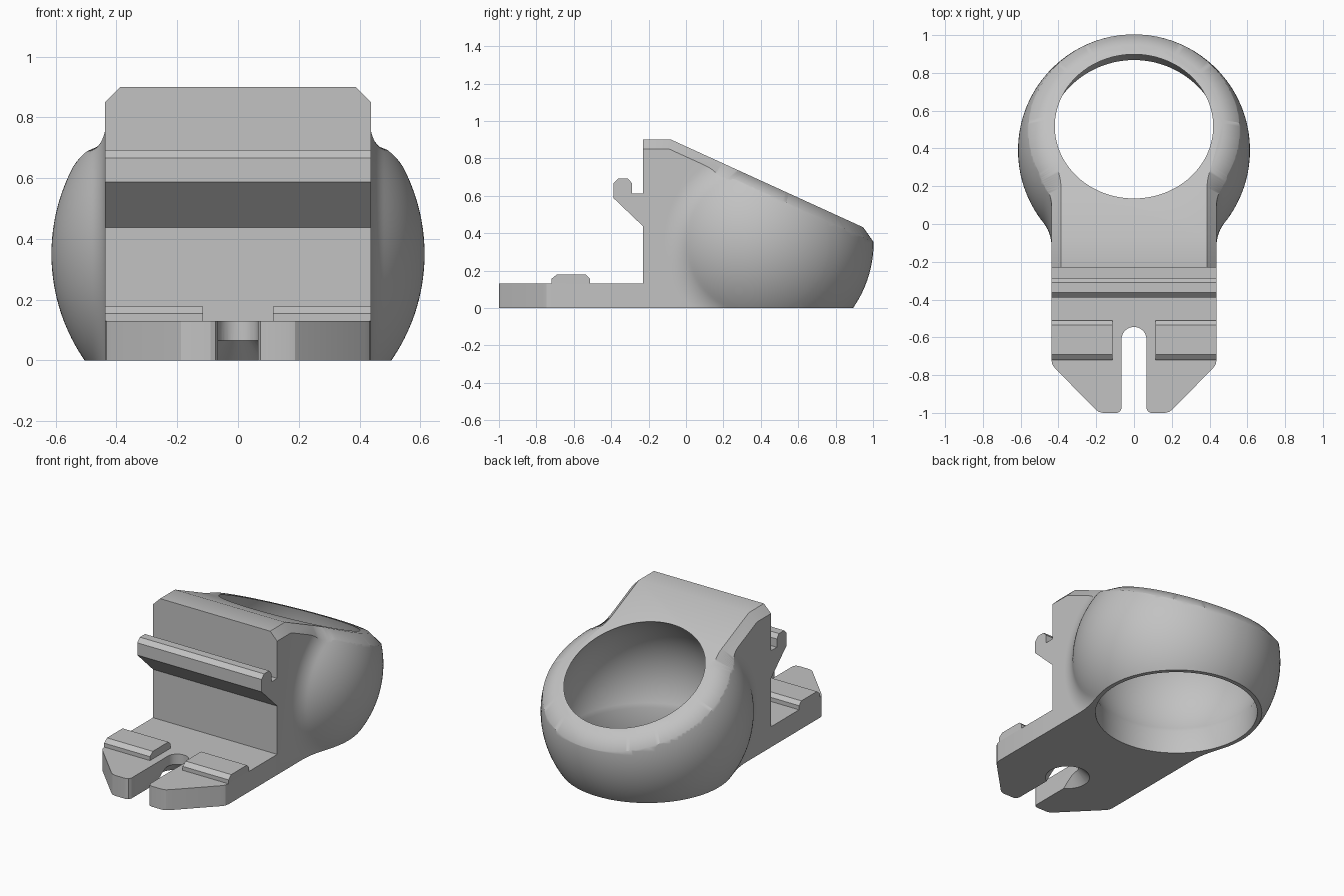
import bpy, bmesh, math
from mathutils import Vector

if "Cube" in bpy.data.objects:
    bpy.data.objects.remove(bpy.data.objects["Cube"])

grey = bpy.data.materials.new("light_grey")
grey.diffuse_color = (0.54, 0.54, 0.54, 1)
grey.use_nodes = True
grey.node_tree.nodes["Principled BSDF"].inputs["Base Color"].default_value = grey.diffuse_color

R, CY, CZ = 0.614, 0.39, 0.35          # bulb sphere
HALF = 0.437                           # half width of the block
RIM = 0.473                            # radius of the flat rim
CENTRE = Vector((0, CY, CZ))
TILT = math.atan2(0.47, 1.03)          # slope of the top face
ACROSS = Vector((0, math.cos(TILT), -math.sin(TILT)))
NORMAL = Vector((0, math.sin(TILT), math.cos(TILT)))
TOP = CENTRE + NORMAL * 0.3055         # centre of the sloping rim


def finish(name, bm):
    bmesh.ops.recalc_face_normals(bm, faces=bm.faces[:])
    me = bpy.data.meshes.new(name)
    bm.to_mesh(me)
    bm.free()
    me.materials.append(grey)
    ob = bpy.data.objects.new(name, me)
    bpy.context.collection.objects.link(ob)
    return ob


def loft(name, rings):
    """Closed solid through equal-length rings, capped at both ends."""
    bm = bmesh.new()
    vs = [[bm.verts.new(p) for p in ring] for ring in rings]
    n = len(vs[0])
    for a, b in zip(vs, vs[1:]):
        for i in range(n):
            j = (i + 1) % n
            bm.faces.new((a[i], a[j], b[j], b[i]))
    bm.faces.new(vs[0])
    bm.faces.new(vs[-1])
    return finish(name, bm)


def extrude_x(name, profile, x0, x1):
    return loft(name, [[(x, y, z) for y, z in profile] for x in (x0, x1)])


def combine(ob, other, op):
    other.hide_render = True
    mod = ob.modifiers.new(op, 'BOOLEAN')
    mod.object, mod.operation, mod.solver = other, op, 'EXACT'
    bpy.context.view_layer.objects.active = ob
    bpy.ops.object.modifier_apply(modifier=mod.name)
    bpy.data.objects.remove(other)


def smooth(ob, degrees):
    bpy.ops.object.select_all(action='DESELECT')
    ob.select_set(True)
    bpy.context.view_layer.objects.active = ob
    bpy.ops.object.shade_smooth_by_angle(angle=math.radians(degrees))


def arc(cx, cy, r, a0, a1, n):
    return [(cx + r * math.cos(a0 + (a1 - a0) * i / n),
             cy + r * math.sin(a0 + (a1 - a0) * i / n)) for i in range(n + 1)]


# Body block with chamfered top corners
section = [(-HALF, -0.1), (HALF, -0.1), (HALF, 0.85), (HALF - 0.05, 0.9),
           (0.05 - HALF, 0.9), (-HALF, 0.85)]
body = loft("ring_body", [[(x, y, z) for x, z in section] for y in (-0.23, 0.4)])

# Round bulb swept about the side-to-side axis; its front half flares into the block
F = 0.2
fx = HALF + F
fr = math.sqrt((R + F) ** 2 - fx ** 2)
th = math.atan2(fr, fx)
cap = arc(0, 0, R, 0.002, th, 20)
front = cap + arc(fx, fr, F, math.pi + th, math.pi, 12)[1:]
back = cap + arc(0, 0, R, th, math.pi / 2 - 0.05, 12)[1:]
rings = []
for prof, a0, a1 in ((front, 0.5, 1.5), (back, 1.502, 2.498)):
    loop = prof + [(-x, r) for x, r in reversed(prof)]
    for i in range(57):
        a = math.pi * (a0 + (a1 - a0) * i / 56)
        rings.append([(x, CY + r * math.cos(a), CZ + r * math.sin(a)) for x, r in loop])
bm = bmesh.new()
vs = [[bm.verts.new(p) for p in ring] for ring in rings]
for a, b in zip(vs, vs[1:] + vs[:1]):
    for i in range(len(a) - 1):
        bm.faces.new((a[i], a[i + 1], b[i + 1], b[i]))
for k in (0, -1):
    bm.faces.new([ring[k] for ring in vs])
combine(body, finish("bulb", bm), 'UNION')


# Sloping top with a chamfered rim, made by intersecting with a flared prism
def rim_ring(d, depth=None):
    rho = 0.3
    lx = HALF - 0.05
    cx = lx + rho
    cv = -math.sqrt((RIM + rho) ** 2 - cx ** 2)
    phi = math.atan2(-cv, -cx)
    half = [(lx + d, -1.1)]
    half += arc(cx, cv, rho - d, math.pi, phi, 10)
    half += arc(0, 0, RIM + d, phi - math.pi, math.pi / 2, 48)[1:]
    # steeper chamfer along the block, shallower around the bulb
    drop = [1.0] + [1.0 - 0.042 * i for i in range(11)] + [0.58] * 48
    pts = [(x, v, k) for (x, v), k in zip(half, drop)]
    pts += [(-x, v, k) for x, v, k in reversed(pts[:-1])]
    return [TOP + Vector((x, 0, 0)) + ACROSS * v
            - NORMAL * (k * d if depth is None else depth) for x, v, k in pts]


combine(body, loft("rim_shape", [rim_ring(0), rim_ring(0.22), rim_ring(0.22, 1.6)]),
        'INTERSECT')

# Flat underside
combine(body, extrude_x("floor_cut", [(-2, -1), (2, -1), (2, 0), (-2, 0)], -2, 2),
        'DIFFERENCE')

# Opening through the bulb: straight bore below, spherical hollow above
RI, BORE = 0.519, 0.478
a0 = -math.acos(BORE / RI)
prof = [(BORE, -0.1)] + arc(0, CZ, RI, a0, math.pi / 2 - 0.02, 36)
rings = [[(x, y, z) for x, y in arc(0, CY, r, 0, 2 * math.pi, 112)[:-1]] for r, z in prof]
combine(body, loft("opening", rings), 'DIFFERENCE')
smooth(body, 36)

# Base tongue with tapered nose and a round-ended slot
side = [(HALF, -0.23), (HALF, -0.72), (0.432, -0.745), (0.417, -0.765),
        (0.205, -0.98), (0.188, -0.994), (0.165, -1), (0.09, -1),
        (0.074, -0.993), (0.066, -0.975)]
outline = side + arc(0, -0.611, 0.066, 0, math.pi, 24) + [(-x, y) for x, y in reversed(side)]
tongue = loft("base_tongue", [[(x, y, z) for x, y in outline] for z in (0, 0.13)])

# Countersink under the slot
rings = [[(x, y, z) for x, y in arc(0, -0.611, r, 0, 2 * math.pi, 48)[:-1]]
         for z, r in ((-0.02, 0.151), (0.1, 0.031))]
combine(tongue, loft("countersink", rings), 'DIFFERENCE')
smooth(tongue, 20)

# Pair of raised pads on the tongue
pad = [(-0.72, 0.13), (-0.72, 0.155), (-0.692, 0.178), (-0.535, 0.178),
       (-0.512, 0.156), (-0.512, 0.13)]
for label, s in (("right", 1), ("left", -1)):
    extrude_x("pad_" + label, pad, s * 0.115, s * HALF)

# Hooked rail across the front wall
rail = [(-0.23, 0.437), (-0.388, 0.588), (-0.388, 0.666), (-0.362, 0.692),
        (-0.31, 0.692), (-0.288, 0.666), (-0.288, 0.613), (-0.23, 0.613)]
extrude_x("hook_rail", rail, -HALF, HALF)
